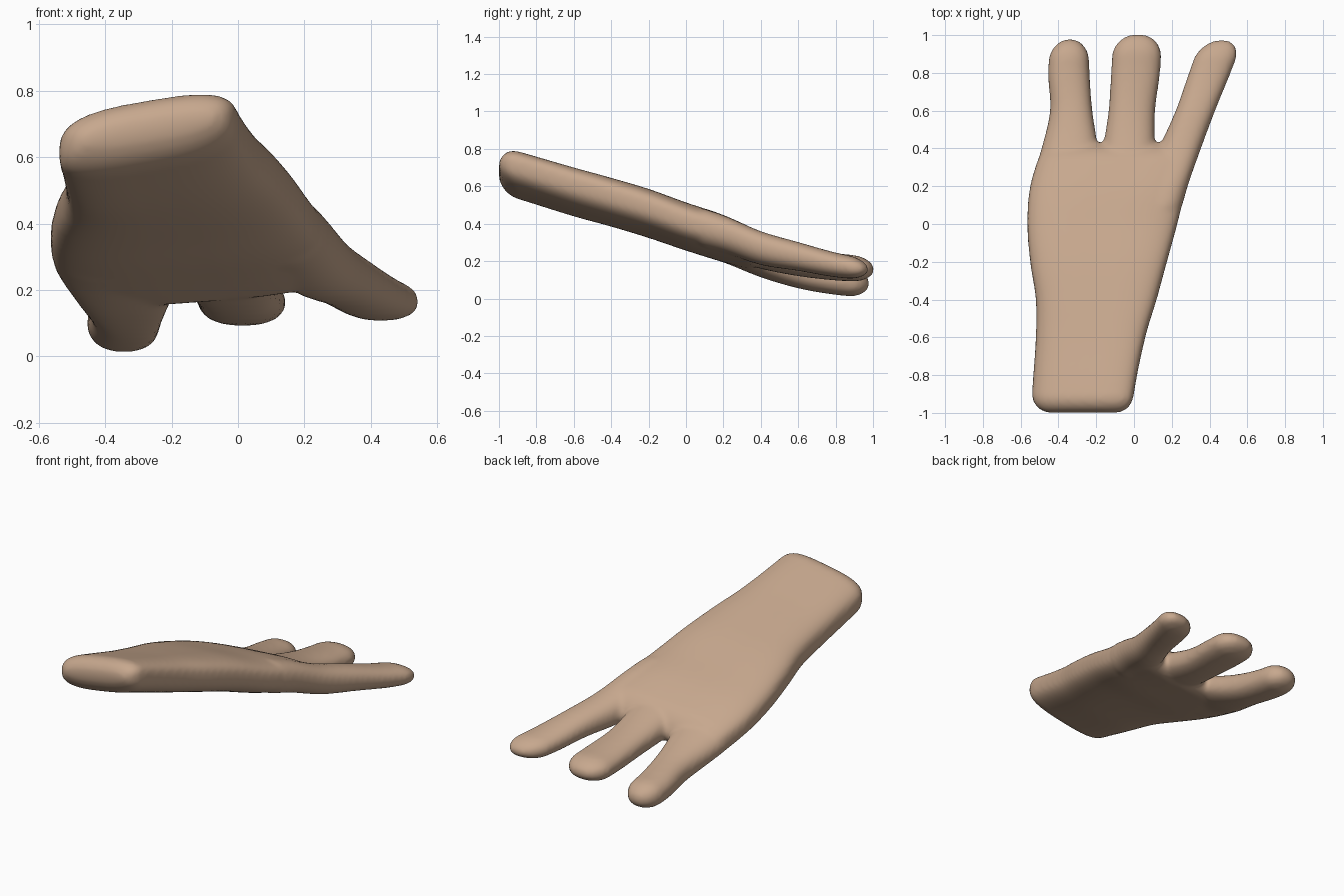
import bpy, bmesh, math

if "Cube" in bpy.data.objects:
    bpy.data.objects.remove(bpy.data.objects["Cube"])

skin = bpy.data.materials.new("tan_skin")
skin.diffuse_color = (0.57, 0.39, 0.27, 1)
skin.use_nodes = True
skin.node_tree.nodes["Principled BSDF"].inputs["Base Color"].default_value = skin.diffuse_color


def sample(rows, y):
    """Smooth (Hermite) interpolation of the row values at y."""
    n = len(rows)

    def slope(i, k):
        a, b = rows[max(i - 1, 0)], rows[min(i + 1, n - 1)]
        return (b[k] - a[k]) / (b[0] - a[0])
    i = max(j for j in range(n - 1) if rows[j][0] <= y or j == 0)
    a, b = rows[i], rows[i + 1]
    h = b[0] - a[0]
    t = (y - a[0]) / h
    return [(2*t**3 - 3*t**2 + 1) * a[k] + (t**3 - 2*t**2 + t) * h * slope(i, k)
            + (3*t**2 - 2*t**3) * b[k] + (t**3 - t**2) * h * slope(i + 1, k)
            for k in range(1, len(a))]


def loft(bm, rows, power, radius, segs=40, steps=70):
    """Rounded body through rows of (y, left x, right x, centre z, half thickness, tilt)."""
    y0, y1 = rows[0][0], rows[-1][0]
    rings = []
    for s in range(steps + 1):
        y = (y0 + y1) / 2 - (y1 - y0) / 2 * math.cos(math.pi * s / steps)
        xl, xr, z, ht, tilt = sample(rows, y)
        cx, hw = (xl + xr) / 2, (xr - xl) / 2
        d = min(1, min(y - y0, y1 - y) / radius)
        cut = 1 - math.sqrt(max(0, 1 - (1 - d) ** 2))       # rounded ends
        hw = max(hw - min(hw, radius) * cut, 0.004)
        ht = max(ht - min(ht, radius) * cut, 0.004)
        ring = []
        for i in range(segs):
            a = 2 * math.pi * i / segs
            c, q = math.cos(a), math.sin(a)
            u = math.copysign(abs(c) ** (2 / power), c) * hw
            v = math.copysign(abs(q) ** (2 / power), q) * ht
            ring.append(bm.verts.new((cx + u, y, z + v + u * tilt)))
        rings.append(ring)
    for a, b in zip(rings, rings[1:]):
        for i in range(segs):
            j = (i + 1) % segs
            bm.faces.new((a[i], a[j], b[j], b[i]))
    bm.faces.new(rings[0][::-1])
    bm.faces.new(rings[-1])


bm = bmesh.new()
# palm and wrist
loft(bm, [(-1.0, -.54, .00, .685, .105, .17), (-.9, -.54, .00, .66, .108, .17),
          (-.6, -.52, .06, .57, .115, .14), (-.4, -.52, .12, .515, .118, .11),
          (-.2, -.55, .175, .455, .12, .09), (0, -.565, .23, .385, .12, .07),
          (.2, -.55, .28, .32, .115, .08), (.43, -.48, .36, .235, .095, .08)], 3.0, .1)
# outer finger
loft(bm, [(0, -.565, -.15, .365, .11, .08), (.2, -.55, -.17, .295, .10, .08),
          (.4, -.49, -.19, .205, .09, .08), (.6, -.445, -.22, .14, .085, .05),
          (.8, -.455, -.235, .10, .08, 0), (.98, -.44, -.24, .08, .075, 0)], 2.3, .11)
# middle finger
loft(bm, [(0, -.20, .11, .385, .10, .07), (.2, -.19, .11, .32, .10, .07),
          (.4, -.165, .11, .25, .09, .05), (.6, -.135, .112, .20, .08, 0),
          (.8, -.122, .138, .17, .073, 0), (1.005, -.11, .15, .155, .068, 0)], 2.3, .12)
# slanted finger
loft(bm, [(0, -.05, .23, .40, .11, .06), (.2, .04, .285, .345, .10, .06),
          (.4, .13, .355, .27, .09, .04), (.6, .22, .43, .225, .077, 0),
          (.8, .29, .512, .18, .066, 0), (.975, .35, .58, .155, .056, 0)], 2.3, .11)
bmesh.ops.recalc_face_normals(bm, faces=bm.faces)
mesh = bpy.data.meshes.new("hand")
bm.to_mesh(mesh)
bm.free()
hand = bpy.data.objects.new("hand", mesh)
bpy.context.collection.objects.link(hand)
mesh.materials.append(skin)

# fuse the parts into one soft skin
remesh = hand.modifiers.new("fuse", 'REMESH')
remesh.mode = 'VOXEL'
remesh.voxel_size = 0.014
remesh.use_smooth_shade = True
soften = hand.modifiers.new("soften", 'SMOOTH')
soften.factor = 0.5
soften.iterations = 8
bpy.context.view_layer.objects.active = hand
hand.select_set(True)
for name in ("fuse", "soften"):
    bpy.ops.object.modifier_apply(modifier=name)
bpy.ops.object.shade_smooth()
if not hand.data.materials:
    hand.data.materials.append(skin)
